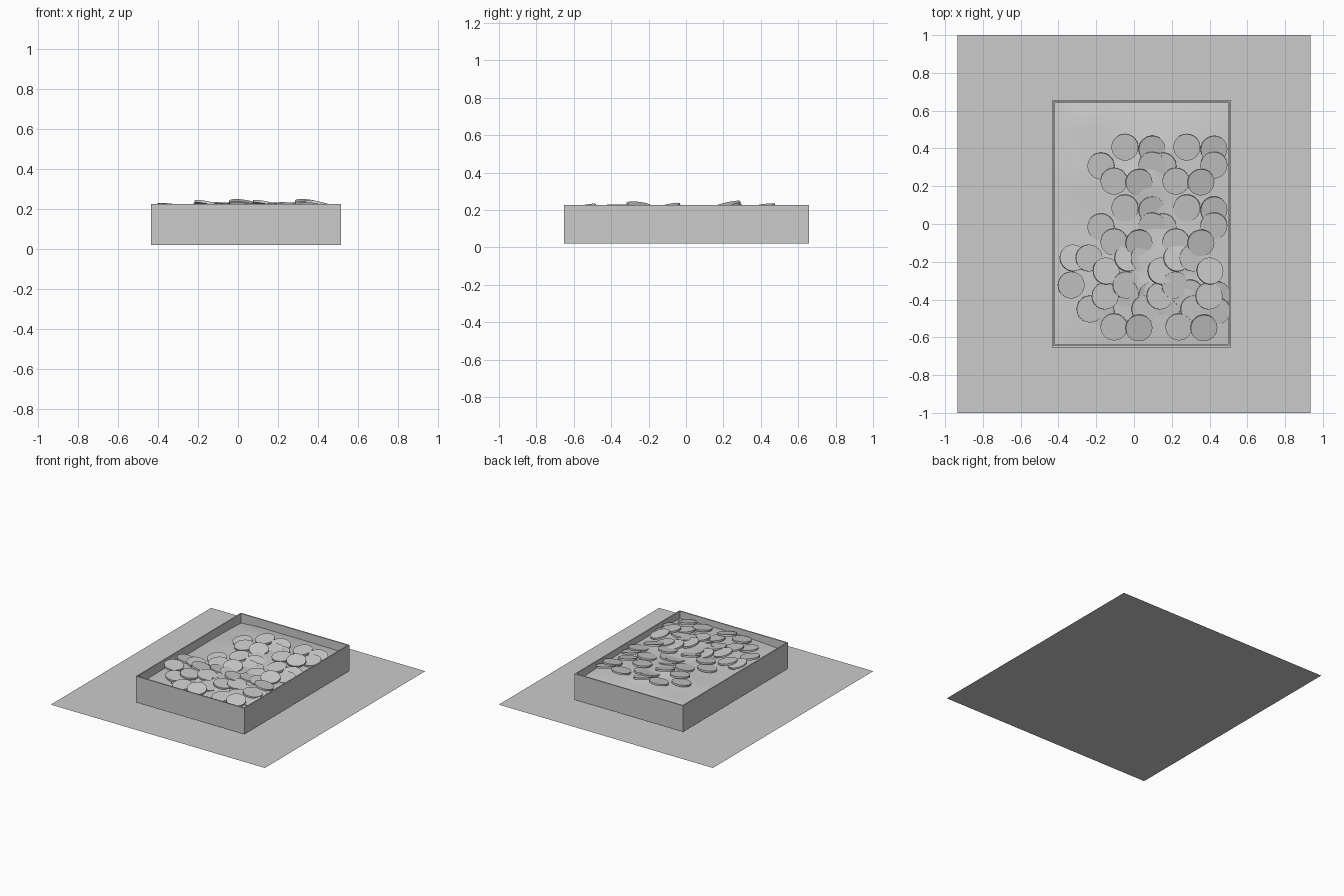
import bpy, bmesh, math
from mathutils import Vector, Matrix

if "Cube" in bpy.data.objects:
    bpy.data.objects.remove(bpy.data.objects["Cube"])


def finish(bm, name, smooth=False):
    mesh = bpy.data.meshes.new(name)
    bm.to_mesh(mesh)
    bm.free()
    ob = bpy.data.objects.new(name, mesh)
    bpy.context.collection.objects.link(ob)
    if smooth:
        bpy.context.view_layer.objects.active = ob
        ob.select_set(True)
        bpy.ops.object.shade_smooth_by_angle(angle=math.radians(40))
        ob.select_set(False)
    return ob


# Thin table sheet
bm = bmesh.new()
bmesh.ops.create_grid(bm, x_segments=1, y_segments=1, size=1,
                      matrix=Matrix.Diagonal((0.935, 1.0, 1.0, 1.0)))
finish(bm, "base_sheet")

# Open-topped box with thin walls
X0, X1, Y0, Y1, Z0, Z1, T = -0.435, 0.513, -0.653, 0.657, 0.02, 0.226, 0.014
bm = bmesh.new()
bmesh.ops.create_cube(bm, size=1,
    matrix=Matrix.Translation(((X0 + X1) / 2, (Y0 + Y1) / 2, (Z0 + Z1) / 2))
    @ Matrix.Diagonal((X1 - X0, Y1 - Y0, Z1 - Z0, 1)))
bm.faces.ensure_lookup_table()
top = max(bm.faces, key=lambda f: f.calc_center_median().z)
bmesh.ops.inset_region(bm, faces=[top], thickness=T)
for v in top.verts:
    v.co.z = Z1
ret = bmesh.ops.extrude_discrete_faces(bm, faces=[top])
for v in ret["faces"][0].verts:
    v.co.z = Z0 + T
finish(bm, "tray_box")

# Soft mounded filling: (x, y, height, radius) of each swell
MOUNDS = [(0.04, 0.19, 0.022, 0.10), (0.0, -0.19, 0.018, 0.09),
          (0.25, -0.17, 0.018, 0.09), (0.08, -0.33, 0.018, 0.08),
          (0.3, -0.36, 0.015, 0.08), (0.12, 0.36, 0.015, 0.08),
          (-0.28, 0.25, 0.008, 0.14), (-0.25, 0.55, 0.01, 0.12)]


def fill_height(x, y):
    u = max(0, 1 - ((x - 0.12) / 0.62) ** 2)
    v = max(0, 1 - ((y + 0.05) / 0.75) ** 4)
    z = 0.15 + 0.05 * u * v
    for mx, my, h, r in MOUNDS:
        z += h * math.exp(-((x - mx) ** 2 + (y - my) ** 2) / (r * r))
    return z


bm = bmesh.new()
bmesh.ops.create_grid(bm, x_segments=48, y_segments=64, size=0.5,
    matrix=Matrix.Translation(((X0 + X1) / 2, (Y0 + Y1) / 2, 0))
    @ Matrix.Diagonal((X1 - X0 - 2 * T, Y1 - Y0 - 2 * T, 1, 1)))
for v in bm.verts:
    v.co.z = fill_height(v.co.x, v.co.y)
finish(bm, "filling", True)

# One cluster of round pieces: (x, y, z, tilt x, tilt y)
CLUSTER = [(0.0, 0.0, 0.0, -0.06, -0.16), (0.143, -0.01, -0.004, 0.16, -0.18),
           (-0.127, -0.10, -0.01, -0.05, -0.14), (-0.058, -0.18, 0.002, 0.0, -0.14),
           (0.074, -0.185, 0.01, 0.14, -0.22), (0.143, -0.095, -0.008, 0.0, -0.18)]
# Cluster placements: (x, y, z, turn in degrees)
PLACES = [(-0.048, 0.407, 0.216, 0), (0.28, 0.407, 0.216, 0),
          (-0.048, 0.085, 0.205, 0), (0.28, 0.085, 0.205, 0),
          (-0.048, -0.365, 0.2, 0), (0.296, -0.365, 0.2, 0),
          (-0.333, -0.323, 0.212, 90), (-0.042, -0.323, 0.212, 90),
          (0.217, -0.323, 0.212, 90)]

for i, (px, py, pz, turn) in enumerate(PLACES):
    place = Matrix.Translation((px, py, pz)) @ Matrix.Rotation(math.radians(turn), 4, 'Z')
    bm = bmesh.new()
    for x, y, z, nx, ny in CLUSTER:
        tilt = Vector((0, 0, 1)).rotation_difference(Vector((nx, ny, 1))).to_matrix().to_4x4()
        bmesh.ops.create_cone(bm, cap_ends=True, segments=32, radius1=0.071,
                              radius2=0.071, depth=0.013,
                              matrix=place @ Matrix.Translation((x, y, z)) @ tilt)
    finish(bm, f"disc_cluster_{i + 1}", True)
